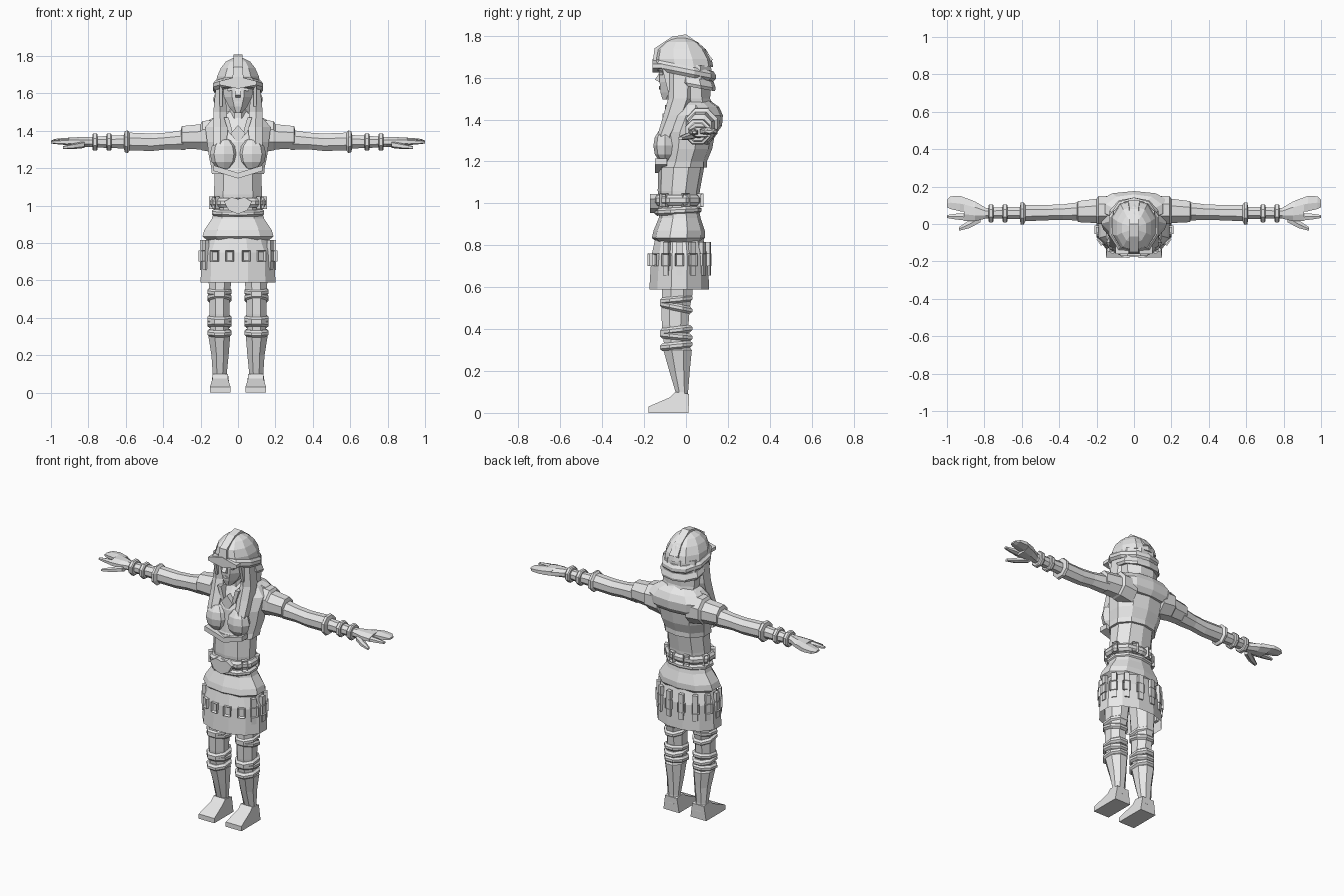
import bpy, bmesh, math
from mathutils import Vector, Matrix

grey = bpy.data.materials.new("plain_grey")
grey.diffuse_color = (0.8, 0.8, 0.8, 1)


def finish(name, bm, mirror=False):
    """Store a bmesh as a flat shaded object, optionally mirrored across x = 0."""
    bmesh.ops.recalc_face_normals(bm, faces=bm.faces)
    mesh = bpy.data.meshes.new(name)
    bm.to_mesh(mesh)
    bm.free()
    mesh.materials.append(grey)
    ob = bpy.data.objects.new(name, mesh)
    bpy.context.collection.objects.link(ob)
    if mirror:
        m = ob.modifiers.new("mirror", 'MIRROR')
        m.use_mirror_merge = False
    return ob


def loft(name, rings, n=8, axis='z', mirror=False, tilt=0.0, cap=True):
    """Rings are (position, a min, a max, b min, b max) across the axis."""
    bm = bmesh.new()
    loops = []
    k = 1 / math.cos(math.pi / n)
    for t, a0, a1, b0, b1 in rings:
        loop = []
        for i in range(n):
            ang = 2 * math.pi * (i + 0.5) / n
            a = (a0 + a1) / 2 + (a1 - a0) / 2 * k * math.cos(ang)
            b = (b0 + b1) / 2 + (b1 - b0) / 2 * k * math.sin(ang)
            a, b = min(max(a, a0), a1), min(max(b, b0), b1)
            co = (a, b, t + tilt * b) if axis == 'z' else (t, a, b)
            loop.append(bm.verts.new(co))
        loops.append(loop)
    for lo, hi in zip(loops, loops[1:]):
        for i in range(n):
            j = (i + 1) % n
            bm.faces.new((lo[i], lo[j], hi[j], hi[i]))
    if cap:
        bm.faces.new(loops[0])
        bm.faces.new(loops[-1])
    return finish(name, bm, mirror)


def band(name, z, h, x0, x1, y0, y1, bulge=0.012, **kw):
    """Closed ring-like wrap with a ridge around its middle."""
    g = bulge
    return loft(name, [(z - h / 2, x0, x1, y0, y1),
                       (z - h / 5, x0 - g, x1 + g, y0 - g, y1 + g),
                       (z + h / 5, x0 - g, x1 + g, y0 - g, y1 + g),
                       (z + h / 2, x0, x1, y0, y1)], **kw)


def prism(name, pts, lo, hi, axis='x', mirror=False, taper=None):
    """Extrude an outline: (y, z) points along x, or (x, z) points along y."""
    bm = bmesh.new()
    sides = []
    for d in (lo, hi):
        sides.append([bm.verts.new((d, p, q) if axis == 'x' else (p, d, q)) for p, q in pts])
    bm.faces.new(sides[0])
    bm.faces.new(sides[1])
    for i in range(len(pts)):
        j = (i + 1) % len(pts)
        bm.faces.new((sides[0][i], sides[0][j], sides[1][j], sides[1][i]))
    if taper:
        z_from, scale = taper
        mid = (lo + hi) / 2
        for v in bm.verts:
            if v.co.z > z_from:
                v.co.x = mid + (v.co.x - mid) * scale
    return finish(name, bm, mirror)


def plate(name, loc, size, angle, inset=0.0):
    """Box facing outwards at an angle, with an optional sunken front."""
    bm = bmesh.new()
    bmesh.ops.create_cube(bm, size=1, matrix=Matrix.Diagonal((*size, 1)))
    if inset:
        front = max(bm.faces, key=lambda f: f.calc_center_median().x)
        bmesh.ops.inset_region(bm, faces=[front], thickness=inset, depth=0)
        bmesh.ops.translate(bm, verts=front.verts, vec=(-size[0] * 0.5, 0, 0))
    bm.transform(Matrix.Translation(loc) @ Matrix.Rotation(angle, 4, 'Z'))
    return finish(name, bm)


# Feet, boots and legs
prism("foot", [(-.18, 0), (.012, 0), (.015, .09), (-.05, .1), (-.075, .075), (-.18, .03)],
      .04, .15, mirror=True, taper=(.05, .75))
loft("boot", [(.05, .05, .14, -.06, .014), (.1, .06, .135, -.05, .01), (.2, .05, .142, -.08, .018),
              (.3, .042, .158, -.108, .028), (.31, .05, .15, -.1, .02)], mirror=True)
loft("leg", [(.28, .05, .15, -.1, .015), (.42, .045, .152, -.115, .012),
             (.5, .045, .152, -.118, .018), (.56, .04, .155, -.115, .03),
             (.72, .02, .165, -.115, .04)], mirror=True)
for z, t in ((.325, .1), (.362, -.1), (.40, .12), (.495, -.2), (.545, .1)):
    band("leg_wrap", z, .036, .046, .152, -.113, .018, mirror=True, tilt=t)

# Skirt with straps and buckles
loft("skirt", [(.59, -.2, .2, -.175, .11), (.75, -.195, .195, -.165, .105),
               (.84, -.155, .155, -.145, .08)], n=12, cap=False)
for i in range(14):
    a = 2 * math.pi * (i + .5) / 14 - math.pi / 2
    c, s = math.cos(a), math.sin(a)
    x, y = .198 * c, -.031 + .14 * s
    face = math.atan2(s / .14, c / .198)
    plate("buckle", (x, y, .73), (.024, .044, .06), face, .01)
    if s > -.7:
        plate("strap", (x * .97, y, .735), (.022, .03, .16), face)

# Tunic fold, waist and belt
loft("tunic_fold", [(.815, -.165, .165, -.14, .075), (.835, -.19, .19, -.163, .09),
                    (.87, -.18, .18, -.155, .09), (.93, -.14, .14, -.13, .07),
                    (.98, -.125, .125, -.125, .06)], n=10)
loft("waist", [(.95, -.125, .125, -.125, .06), (1.06, -.128, .128, -.135, .066),
               (1.19, -.125, .125, -.132, .09)], n=10)
band("belt", 1.015, .05, -.138, .138, -.148, .068, n=10)
band("lower_belt", .965, .035, -.128, .128, -.138, .062, n=10, tilt=.05)
prism("belt_buckle", [(-.075, 1.02), (-.05, .975), (0, .955), (.05, .975), (.075, 1.02),
                      (.035, 1.045), (0, 1.035), (-.035, 1.045)], -.172, -.13, axis='y')
for a in (20, 70, 110, 160, 215, 325):
    r = math.radians(a)
    plate("belt_loop", (.145 * math.cos(r), -.04 + .112 * math.sin(r), 1.015),
          (.025, .035, .065), r, .008)

# Bodice
loft("bodice", [(1.17, -.14, .14, -.138, .1), (1.2, -.142, .142, -.125, .1),
                (1.26, -.155, .155, -.12, .125), (1.34, -.165, .165, -.115, .14),
                (1.42, -.175, .175, -.08, .16), (1.47, -.13, .13, -.05, .14),
                (1.51, -.06, .06, -.03, .1)], n=10)
bm = bmesh.new()
bmesh.ops.create_uvsphere(bm, u_segments=8, v_segments=6, radius=1,
                          matrix=Matrix.Translation((.075, -.1, 1.275)) @ Matrix.Diagonal((.075, .056, .085, 1)))
finish("bust", bm, mirror=True)
prism("bodice_hem", [(-.13, 1.185), (0, 1.145), (.13, 1.185), (.13, 1.215), (0, 1.175), (-.13, 1.215)],
      -.148, -.09, axis='y')
prism("pendant", [(0, 1.33), (.04, 1.385), (0, 1.43), (-.04, 1.385)], -.112, -.07, axis='y')
prism("neckline", [(.02, 1.36), (.05, 1.39), (.075, 1.47), (.05, 1.47)], -.1, -.04, axis='y', mirror=True)
loft("shoulder_cape", [(1.34, -.15, .15, .03, .15), (1.37, -.18, .18, .02, .172),
                       (1.42, -.19, .19, .015, .176), (1.46, -.15, .15, 0, .158),
                       (1.49, -.09, .09, -.01, .115)], n=10)

# Arms
loft("shoulder_pad", [(.1, 0, .15, 1.28, 1.46), (.19, .0, .15, 1.295, 1.452),
                      (.2, .005, .135, 1.3, 1.435), (.3, .01, .122, 1.305, 1.425),
                      (.305, .03, .105, 1.315, 1.405)], axis='x', mirror=True)
loft("sleeve", [(.28, .018, .118, 1.298, 1.405), (.38, .022, .105, 1.3, 1.39),
                (.46, .02, .102, 1.292, 1.385), (.58, .015, .102, 1.295, 1.39),
                (.59, -.004, .116, 1.28, 1.402), (.605, -.004, .116, 1.285, 1.398),
                (.61, .02, .095, 1.305, 1.38)], axis='x', mirror=True)
loft("forearm", [(.59, .025, .092, 1.305, 1.378), (.7, .028, .09, 1.308, 1.372),
                 (.81, .03, .085, 1.315, 1.366)], axis='x', mirror=True)
for x in (.69, .765):
    loft("bracelet", [(x - .014, .015, .1, 1.3, 1.38), (x - .008, .009, .105, 1.294, 1.386),
                      (x + .008, .009, .105, 1.294, 1.386), (x + .014, .015, .1, 1.3, 1.38)],
         axis='x', mirror=True)

# Hands
loft("palm", [(.79, .03, .085, 1.314, 1.366), (.85, .015, .12, 1.315, 1.366),
              (.91, .015, .143, 1.318, 1.362)], axis='x', mirror=True)
loft("fingers", [(.86, .06, .125, 1.322, 1.364), (.93, .068, .15, 1.326, 1.362),
                 (.98, .08, .148, 1.33, 1.356), (1.0, .09, .13, 1.336, 1.348)],
     n=6, axis='x', mirror=True)
loft("index_finger", [(.88, .016, .06, 1.322, 1.356), (.95, .024, .055, 1.326, 1.352),
                      (1.0, .032, .048, 1.332, 1.346)], n=6, axis='x', mirror=True)
loft("thumb", [(.82, .01, .06, 1.308, 1.345), (.88, -.022, .02, 1.302, 1.332),
               (.935, -.036, -.016, 1.302, 1.318)], n=6, axis='x', mirror=True)

# Head, face and hair
loft("neck", [(1.42, -.05, .05, -.05, .07), (1.56, -.045, .045, -.05, .05)])
loft("head", [(1.495, -.022, .022, -.112, -.06), (1.53, -.05, .05, -.122, .02),
              (1.58, -.075, .075, -.126, .06), (1.68, -.085, .085, -.125, .08)])
prism("nose", [(-.12, 1.635), (-.148, 1.59), (-.12, 1.575)], -.014, .014)
prism("lips", [(-.02, 1.552), (0, 1.543), (.02, 1.552), (0, 1.56)], -.13, -.11, axis='y')
prism("eye", [(.02, 1.618), (.055, 1.612), (.06, 1.626), (.025, 1.63)], -.13, -.11,
      axis='y', mirror=True)
loft("back_hair", [(1.44, -.1, .1, .0, .13), (1.5, -.11, .11, -.02, .115),
                   (1.6, -.115, .115, -.05, .122), (1.66, -.11, .11, -.06, .12)], n=8)
loft("side_hair", [(1.27, .1, .13, -.13, -.08), (1.33, .06, .13, -.135, -.06),
                   (1.42, .055, .132, -.108, -.0), (1.5, .06, .132, -.085, .03),
                   (1.64, .07, .118, -.085, .04)], n=6, mirror=True)

# Helmet
loft("helmet", [(1.65, -.118, .118, -.142, .13), (1.69, -.112, .112, -.15, .122),
                (1.735, -.092, .092, -.14, .095), (1.77, -.065, .065, -.1, .055),
                (1.79, -.025, .025, -.06, .015)], n=10)
prism("helmet_crest", [(-.158, 1.68), (-.15, 1.74), (-.067, 1.795), (0, 1.807), (.08, 1.75),
                       (.128, 1.685), (.09, 1.66), (-.1, 1.66)], -.03, .03, taper=(1.7, .8))
band("helmet_rim", 1.632, .05, -.122, .122, -.148, .13, n=10, tilt=-.2)
loft("neck_guard", [(1.56, -.125, .125, -.06, .138), (1.575, -.132, .132, -.07, .142),
                    (1.605, -.12, .12, -.07, .132)], n=10, tilt=-.18)
prism("cheek_guard", [(-.115, 1.65), (.0, 1.63), (-.03, 1.55), (-.085, 1.53)],
      .082, .1, mirror=True)
prism("brow_plate", [(-.1, 1.665), (-.1, 1.645), (0, 1.625), (.1, 1.645), (.1, 1.665), (0, 1.69)],
      -.16, -.11, axis='y')
